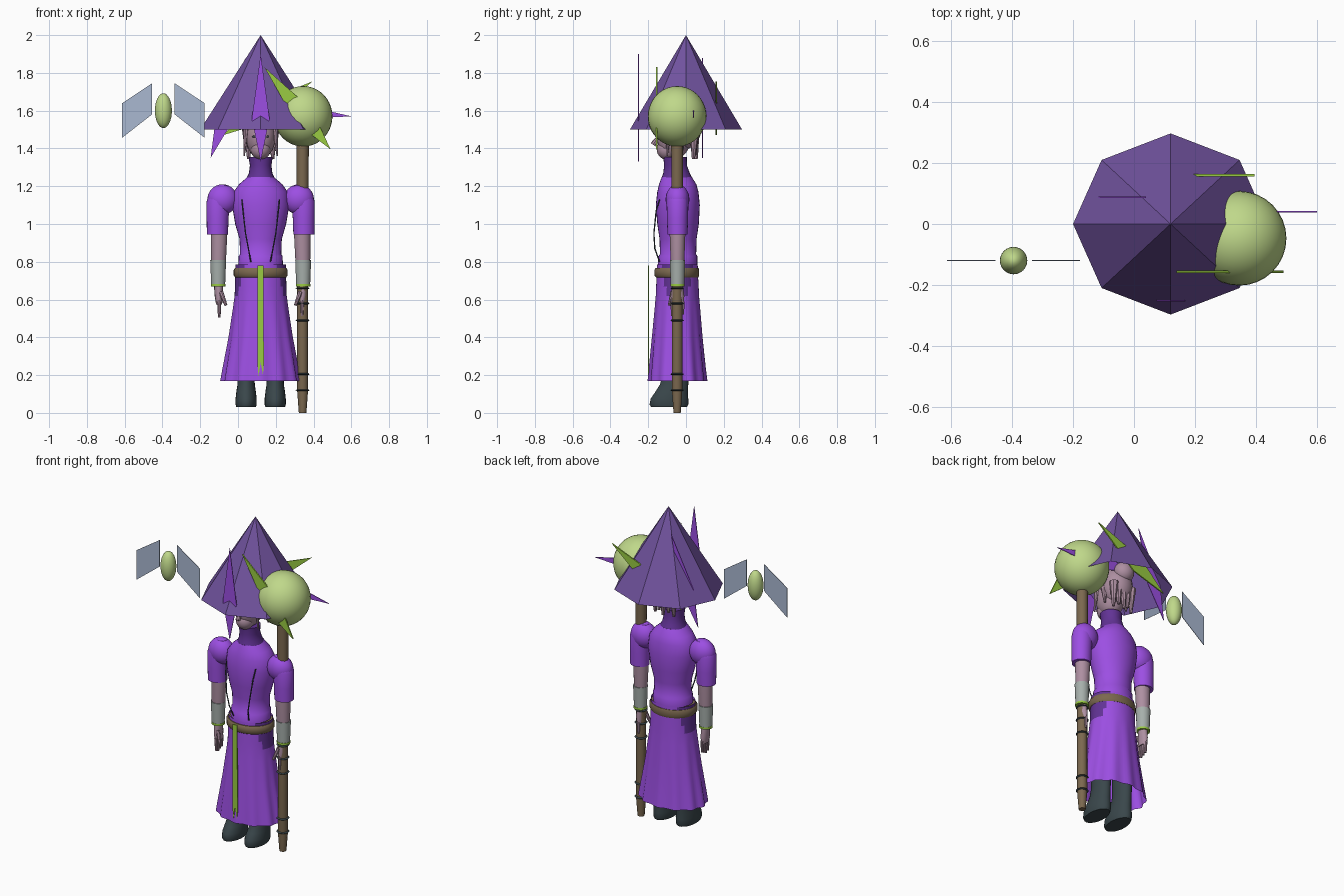
import bpy, bmesh, math
from mathutils import Vector, Matrix

cube = bpy.data.objects.get("Cube")
if cube:
    bpy.data.objects.remove(cube, do_unlink=True)

AXIS = 0.12      # x of the figure's centre line
DEPTH = -0.045   # y of the figure's centre line


def colour(name, r, g, b):
    m = bpy.data.materials.new(name)
    m.use_nodes = True
    c = [(v / 255) ** 2.2 for v in (r, g, b)] + [1]
    m.diffuse_color = c
    m.node_tree.nodes["Principled BSDF"].inputs["Base Color"].default_value = c
    return m


ROBE = colour("violet cloth", 155, 80, 226)
HAT = colour("muted purple", 113, 84, 158)
DARK = colour("deep purple", 98, 54, 148)
ORB = colour("pale green", 190, 215, 137)
LIME = colour("bright green", 152, 202, 68)
SKIN = colour("mauve skin", 172, 142, 160)
CUFF = colour("grey cloth", 165, 174, 170)
WOOD = colour("brown wood", 122, 104, 80)
BOOT = colour("dark slate", 60, 72, 76)
GLASS = colour("pale blue", 168, 183, 208)


def finish(name, bm, mat, angle=40):
    bmesh.ops.recalc_face_normals(bm, faces=bm.faces)
    me = bpy.data.meshes.new(name)
    bm.to_mesh(me)
    bm.free()
    me.materials.append(mat)
    ob = bpy.data.objects.new(name, me)
    bpy.context.collection.objects.link(ob)
    if angle:
        bpy.ops.object.select_all(action='DESELECT')
        ob.select_set(True)
        bpy.context.view_layer.objects.active = ob
        bpy.ops.object.shade_smooth_by_angle(angle=math.radians(angle))
    return ob


def loft(name, rings, mat, n=24, caps=True, pleats=0, angle=40):
    """Skin elliptical rings (z, x, y, rx, ry[, pleat depth])."""
    bm = bmesh.new()
    loops = []
    for z, x, y, rx, ry, *fold in rings:
        f = fold[0] if fold else 0
        loop = []
        for i in range(n):
            a = math.tau * i / n
            k = 1 + f * math.cos(pleats * a)
            loop.append(bm.verts.new((x + rx * k * math.cos(a), y + ry * k * math.sin(a), z)))
        loops.append(loop)
    for lo, hi in zip(loops, loops[1:]):
        for i in range(n):
            j = (i + 1) % n
            bm.faces.new((lo[i], lo[j], hi[j], hi[i]))
    if caps:
        bm.faces.new(loops[0])
        bm.faces.new(loops[-1])
    bmesh.ops.remove_doubles(bm, verts=bm.verts, dist=0.0003)
    return finish(name, bm, mat, angle)


def ball(name, centre, radii, mat, u=24, v=16):
    bm = bmesh.new()
    bmesh.ops.create_uvsphere(bm, u_segments=u, v_segments=v, radius=1)
    bm.transform(Matrix.Translation(centre) @ Matrix.Diagonal((*radii, 1)))
    return finish(name, bm, mat)


def rod(name, a, b, r1, r2, mat, n=10):
    a, b = Vector(a), Vector(b)
    bm = bmesh.new()
    bmesh.ops.create_cone(bm, cap_ends=True, segments=n, radius1=r1, radius2=r2, depth=(b - a).length)
    turn = (b - a).to_track_quat('Z', 'Y').to_matrix().to_4x4()
    bm.transform(Matrix.Translation((a + b) / 2) @ turn)
    return finish(name, bm, mat)


def plate(name, outline, y, thick, mat):
    """Flat upright plate from an x, z outline."""
    bm = bmesh.new()
    face = bm.faces.new([bm.verts.new((x, y - thick / 2, z)) for x, z in outline])
    ext = bmesh.ops.extrude_face_region(bm, geom=[face])["geom"]
    bmesh.ops.translate(bm, vec=(0, thick, 0), verts=[g for g in ext if isinstance(g, bmesh.types.BMVert)])
    return finish(name, bm, mat, 0)


def spike(name, tip, end, y, half, thick, mat):
    a, b = Vector(tip), Vector(end)
    mid = a.lerp(b, 0.6)
    side = Vector((a.y - b.y, b.x - a.x)).normalized() * half
    plate(name, [a, mid + side, b, mid - side], y, thick, mat)


# Hat: open eight-sided cone
loft("hat", [(1.5, AXIS, 0, 0.32, 0.297), (2, AXIS, 0, 0.0001, 0.0001)], HAT, n=8, caps=False, angle=0)

# Flat spikes around the hat and orb
spike("front_spike", (0.12, 1.9), (0.12, 1.33), -0.252, 0.047, 0.004, ROBE)
spike("back_spike", (0.04, 1.88), (-0.145, 1.35), 0.088, 0.047, 0.004, ROBE)
spike("side_spike", (0.6, 1.57), (0.04, 1.62), 0.04, 0.047, 0.004, ROBE)
spike("front_green_spike", (0.14, 1.83), (0.49, 1.395), -0.156, 0.055, 0.008, LIME)
spike("back_green_spike", (0.395, 1.755), (-0.08, 1.47), 0.16, 0.055, 0.008, LIME)

# Staff with orb and binding rings
SX, SY = 0.342, -0.047
loft("staff", [(0, SX, SY, 0.02, 0.02), (0.12, SX, SY, 0.029, 0.029), (0.6, SX, SY, 0.029, 0.029),
               (1.45, SX, SY, 0.033, 0.033)], WOOD, n=10)
ball("staff_orb", (0.345, SY, 1.57), (0.155, 0.155, 0.16), ORB, 32, 20)
for z in (0.12, 0.205, 0.49, 0.58, 0.66):
    loft("staff_ring", [(z - 0.005, SX, SY, 0.03, 0.03), (z, SX, SY, 0.037, 0.037),
                        (z + 0.005, SX, SY, 0.03, 0.03)], BOOT, n=14)

# Floating winged charm
CX = -0.395
ball("charm_body", (CX, -0.12, 1.6), (0.045, 0.045, 0.092), ORB)
for s in (-1, 1):
    inner, outer = CX + s * 0.06, CX + s * 0.218
    plate("charm_wing", [(inner, 1.745), (outer, 1.64), (outer, 1.457), (inner, 1.58)], -0.12, 0.003, GLASS)


def body(rows):
    """Centre-line rings from (z, half width, front y, back y[, fold])."""
    return [(z, AXIS, (f + b) / 2, w, (b - f) / 2, *rest) for z, w, f, b, *rest in rows]


# Robe
loft("torso", body([(0.78, 0.118, -0.15, 0.06), (0.83, 0.116, -0.145, 0.06), (0.84, 0.109, -0.138, 0.054),
                    (0.92, 0.112, -0.14, 0.056), (1.0, 0.135, -0.152, 0.068), (1.1, 0.152, -0.16, 0.073),
                    (1.17, 0.143, -0.152, 0.066), (1.21, 0.115, -0.143, 0.055), (1.25, 0.068, -0.128, 0.03)]),
     ROBE, n=32)
loft("collar", body([(1.235, 0.078, -0.132, 0.036), (1.27, 0.062, -0.12, 0.02), (1.31, 0.057, -0.116, 0.005),
                     (1.355, 0.064, -0.12, 0.004)]), DARK)
skirt = loft("skirt", body([(0.17, 0.207, -0.198, 0.108, 0.035), (0.24, 0.195, -0.192, 0.1, 0.032),
                            (0.4, 0.167, -0.178, 0.085, 0.02), (0.55, 0.146, -0.165, 0.074, 0.01),
                            (0.62, 0.138, -0.16, 0.069, 0), (0.67, 0.136, -0.158, 0.067, 0),
                            (0.72, 0.135, -0.156, 0.064, 0), (0.785, 0.133, -0.153, 0.062, 0)]),
             ROBE, n=72, caps=False, pleats=12)
skirt.data.materials.append(DARK)
for p in skirt.data.polygons:
    c = p.center
    if c.z > 0.63 and abs(c.x - AXIS) > 0.085 + (0.76 - c.z) * 0.3:
        p.material_index = 1
loft("belt", body([(0.718, 0.136, -0.16, 0.066), (0.728, 0.143, -0.168, 0.07), (0.757, 0.143, -0.168, 0.07),
                   (0.767, 0.136, -0.16, 0.066)]), WOOD, n=32)
plate("front_ribbon", [(0.104, 0.78), (0.134, 0.78), (0.137, 0.26), (0.132, 0.2), (0.12, 0.27),
                       (0.109, 0.19), (0.103, 0.26)], -0.198, 0.006, LIME)

# Head
ball("head", (AXIS, -0.063, 1.465), (0.079, 0.092, 0.12), SKIN)
ball("jaw", (AXIS, -0.1, 1.395), (0.052, 0.055, 0.055), SKIN)
rod("nose", (AXIS, -0.14, 1.47), (AXIS, -0.175, 1.42), 0.008, 0.015, SKIN, 8)
ball("hair", (AXIS, -0.01, 1.51), (0.092, 0.092, 0.115), SKIN)
ball("hair_bun", (AXIS, 0.055, 1.58), (0.06, 0.055, 0.06), SKIN)
for i in range(5):
    x = AXIS + (i - 2) * 0.032
    rod("back_lock", (x, 0.045, 1.5), (x, 0.055 - 0.008 * abs(i - 2), 1.345 + 0.02 * (i % 2)), 0.027, 0.008, SKIN, 8)
for s in (-1, 1):
    rod("side_lock", (AXIS + s * 0.075, -0.09, 1.53), (AXIS + s * 0.088, -0.1, 1.36), 0.017, 0.004, SKIN, 8)
    rod("ear_lock", (AXIS + s * 0.078, -0.03, 1.53), (AXIS + s * 0.078, -0.02, 1.39), 0.025, 0.006, SKIN, 8)
    ball("eye", (AXIS + s * 0.031, -0.139, 1.463), (0.014, 0.009, 0.007), BOOT, 12, 8)

for s, side in ((-1, "right"), (1, "left")):
    def at(d, y, z):
        return (AXIS + s * d, y, z)

    # Sleeve, forearm and cuff
    def limb(rows):
        return [(z, AXIS + s * d, DEPTH, rx, ry) for z, d, rx, ry in rows]
    ball(side + "_shoulder", at(0.202, DEPTH, 1.13), (0.08, 0.063, 0.08), ROBE)
    loft(side + "_sleeve", limb([(0.945, 0.229, 0.056, 0.053), (1.03, 0.228, 0.058, 0.056),
                                 (1.12, 0.225, 0.061, 0.058), (1.17, 0.213, 0.055, 0.05),
                                 (1.203, 0.198, 0.03, 0.028)]), ROBE)
    loft(side + "_forearm", limb([(0.7, 0.223, 0.03, 0.03), (0.82, 0.223, 0.04, 0.037),
                                  (0.96, 0.22, 0.044, 0.042)]), SKIN)
    loft(side + "_cuff", limb([(0.68, 0.225, 0.037, 0.036), (0.81, 0.225, 0.042, 0.041)]), CUFF)
    loft(side + "_cuff_trim", limb([(0.67, 0.225, 0.039, 0.038), (0.683, 0.225, 0.039, 0.038)]), LIME)

    # Hand
    loft(side + "_hand", limb([(0.575, 0.22, 0.016, 0.034), (0.62, 0.222, 0.022, 0.036),
                               (0.69, 0.223, 0.025, 0.027)]), SKIN, n=12)
    for i in range(4):
        y = DEPTH - 0.027 + i * 0.018
        rod(side + "_finger", at(0.22, y, 0.59), at(0.219, y, 0.505 + 0.008 * abs(i - 1)), 0.011, 0.007, SKIN, 8)
    rod(side + "_thumb", at(0.21, -0.07, 0.64), at(0.184, -0.088, 0.57), 0.013, 0.008, SKIN, 8)

    # Boot
    bx = AXIS + s * 0.077
    loft(side + "_boot", [(z, bx, (f + b) / 2, w, (b - f) / 2) for z, w, f, b in (
        (0.03, 0.052, -0.185, 0.005), (0.045, 0.056, -0.193, 0.012), (0.075, 0.056, -0.187, 0.012),
        (0.11, 0.052, -0.163, 0.01), (0.15, 0.046, -0.138, 0.012), (0.2, 0.044, -0.125, 0.014),
        (0.45, 0.05, -0.12, 0.02))], BOOT)

    # Cord on the chest
    cu = bpy.data.curves.new(side + "_cord", 'CURVE')
    cu.dimensions = '3D'
    cu.bevel_depth = 0.0035
    cu.bevel_resolution = 1
    cu.materials.append(BOOT)
    pts = [at(0.1, -0.14, 1.13), at(0.094, -0.158, 1.07), at(0.08, -0.17, 0.95), at(0.065, -0.165, 0.87),
           at(0.052, -0.14, 0.8)]
    sp = cu.splines.new('POLY')
    sp.points.add(len(pts) - 1)
    for p, co in zip(sp.points, pts):
        p.co = (*co, 1)
    bpy.context.collection.objects.link(bpy.data.objects.new(side + "_cord", cu))
